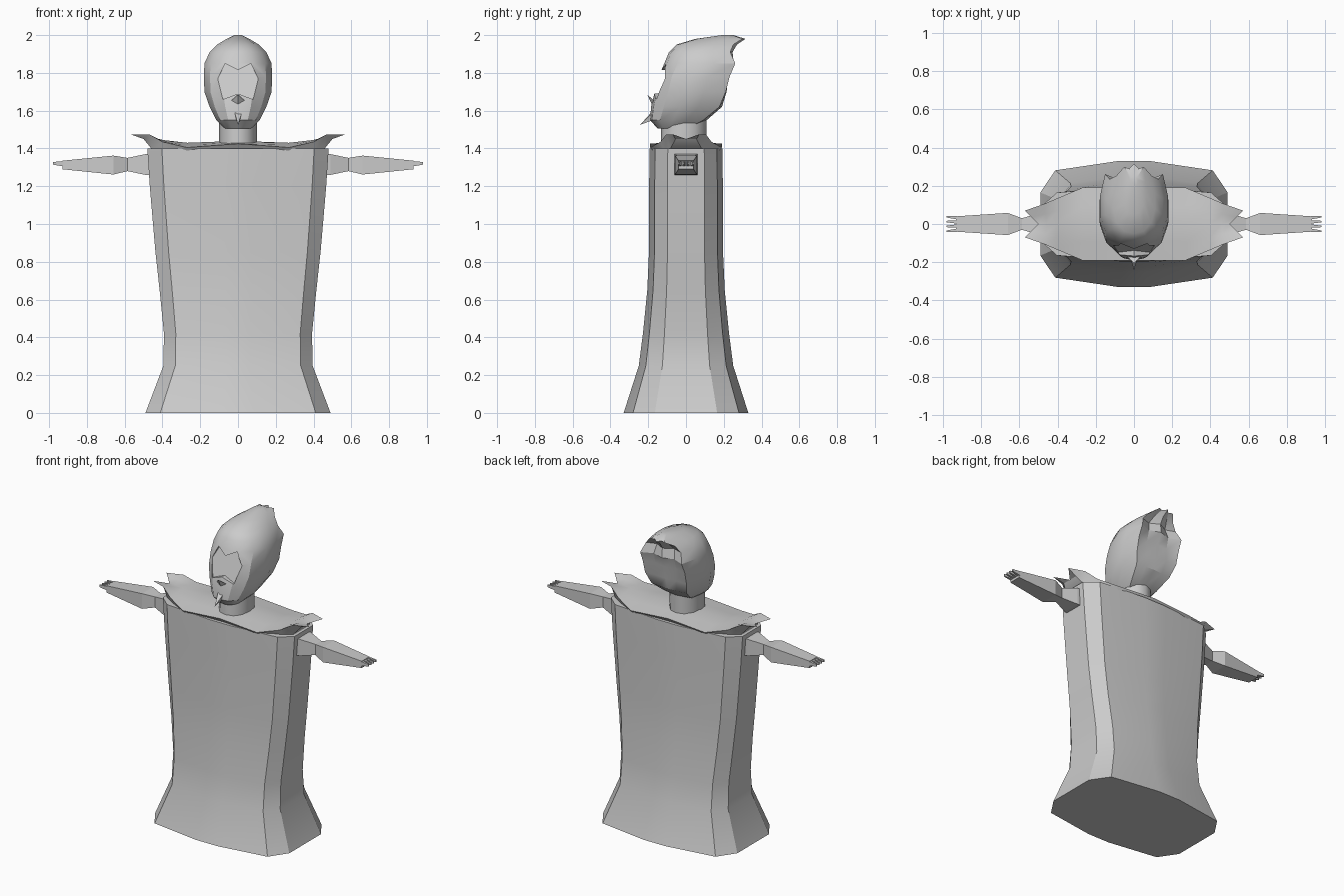
import bpy, bmesh, math

if "Cube" in bpy.data.objects:
    bpy.data.objects.remove(bpy.data.objects["Cube"])

grey = bpy.data.materials.new("plain grey")
grey.diffuse_color = (0.6, 0.6, 0.6, 1)
grey.use_nodes = True
grey.node_tree.nodes["Principled BSDF"].inputs["Base Color"].default_value = grey.diffuse_color


def make(name, verts, faces, angle=30):
    me = bpy.data.meshes.new(name)
    me.from_pydata(verts, [], faces)
    bm = bmesh.new()
    bm.from_mesh(me)
    bmesh.ops.recalc_face_normals(bm, faces=bm.faces)
    bm.to_mesh(me)
    bm.free()
    me.materials.append(grey)
    ob = bpy.data.objects.new(name, me)
    bpy.context.collection.objects.link(ob)
    if angle:
        smooth(ob, angle)
    return ob


def smooth(ob, angle):
    bpy.ops.object.select_all(action='DESELECT')
    ob.select_set(True)
    bpy.context.view_layer.objects.active = ob
    bpy.ops.object.shade_smooth_by_angle(angle=math.radians(angle))


def loft(name, rings, angle=30):
    """Skin equal-sized rings and cap both ends."""
    n = len(rings[0])
    verts = [p for r in rings for p in r]
    faces = [(i * n + j, i * n + (j + 1) % n, (i + 1) * n + (j + 1) % n, (i + 1) * n + j)
             for i in range(len(rings) - 1) for j in range(n)]
    faces += [tuple(range(n)), tuple(range((len(rings) - 1) * n, len(rings) * n))]
    return make(name, verts, faces, angle)


def mirrored(half):
    """Complete a half outline that starts and ends on x = 0 or beside it."""
    return half + [(-x, y) for x, y in reversed(half) if abs(x) > 1e-6]


# robe: flared hem, slim waist, wide shoulders
section = mirrored([(.16, -1), (.84, -.85), (1, -.5), (1, .5), (.84, .85), (.16, 1)])
levels = [(0, .49, .33), (.25, .395, .25), (.42, .392, .228), (.65, .415, .205),
          (.85, .437, .196), (1.2, .467, .195), (1.40, .48, .193)]
loft("robe", [[(u * hx, v * hy, z) for u, v in section] for z, hx, hy in levels])

# shoulder mantle: columns along x hold (x at rim, x at middle, half depth, rim z, middle z, under z)
cols = [(0, 0, .19, 1.425, 1.44, 1.37), (.27, .27, .19, 1.405, 1.43, 1.36),
        (.40, .40, .135, 1.435, 1.445, 1.37), (.47, .455, .105, 1.475, 1.45, 1.395),
        (.57, .50, .07, 1.475, 1.45, 1.45)]
cols = [(-a, -b, *c) for a, b, *c in reversed(cols[1:])] + cols
loft("shoulder_mantle", [[(a, -h, z), ((a + b) / 2, -h / 2, (z + m) / 2), (b, 0, m),
                          ((a + b) / 2, h / 2, (z + m) / 2), (a, h, z),
                          (b, h * .8, min(lo, z)), (b, -h * .8, min(lo, z))]
                         for a, b, h, z, m, lo in cols])

# arms with slender wrists, and four fingers each
for s, side in ((1, "right"), (-1, "left")):
    arm = [(.44, .065, 1.26, 1.37), (.49, .06, 1.26, 1.37), (.585, .03, 1.28, 1.35),
           (.66, .058, 1.262, 1.362), (.93, .04, 1.29, 1.335)]
    loft(side + "_arm", [[(s * x, -h, a), (s * x, h, a), (s * x, h, b), (s * x, -h, b)]
                         for x, h, a, b in arm], 0)
    for i in range(4):
        y = (i - 1.5) * .022
        loft(f"{side}_finger_{i + 1}",
             [[(s * x, k * y - w, a), (s * x, k * y + w, a), (s * x, k * y + w, b), (s * x, k * y - w, b)]
              for x, k, w, a, b in ((.925, 1, .009, 1.305, 1.333), (.98, 1.15, .004, 1.314, 1.328))], 0)

# neck
loft("neck", [[(.1 * math.cos(t), yc + .12 * math.sin(t), z)
               for t in (math.tau * i / 12 for i in range(12))]
              for z, yc in ((1.38, -.015), (1.58, -.01))], 40)

# head with swept-back hair: z, front y, back y, half width, back notch, back ridge
head_levels = [(1.505, -.15, .02, .07, 1, 1), (1.55, -.19, .11, .115, .95, 1),
               (1.62, -.185, .20, .15, .92, .95), (1.70, -.165, .235, .178, .88, .9),
               (1.78, -.145, .255, .18, .78, .84), (1.85, -.115, .285, .178, .72, .84),
               (1.91, -.09, .255, .15, .75, .95), (1.95, -.05, .27, .11, .85, 1),
               (1.98, .05, .315, .06, .8, 1), (2.0, .19, .25, .02, .9, 1)]
rings = []
for z, f, b, hx, notch, ridge in head_levels:
    half = [(0, -1), (.45, -.93), (.82, -.65), (1, -.2), (1, .3), (.85, .88), (.42, notch), (0, ridge)]
    rings.append([(u * hx, (f + b) / 2 + v * (b - f) / 2, z) for u, v in mirrored(half)])
head = loft("head", rings, 40)

# recessed face opening with a pointed hairline
outline = mirrored([(0, 1.69), (.08, 1.66), (.108, 1.77), (.068, 1.85), (0, 1.815)])
cutter = loft("face_cutter", [[(x, -.4, z) for x, z in outline],
                              [(x, -.148 + (z - 1.66) * .33, z) for x, z in outline]], 0)
cutter.hide_render = True
cutter.hide_viewport = True
cut = head.modifiers.new("face opening", 'BOOLEAN')
cut.operation = 'DIFFERENCE'
cut.solver = 'EXACT'
cut.object = cutter
bpy.context.view_layer.objects.active = head
bpy.ops.object.modifier_apply(modifier=cut.name)
bpy.data.objects.remove(cutter)
smooth(head, 30)


def spike(name, base, tip):
    n = len(base)
    make(name, base + [tip], [tuple(range(n))] + [(i, (i + 1) % n, n) for i in range(n)], 0)


# small mouth ridge and curled goatee
spike("mouth_ridge", [(-.04, -.165, 1.65), (.04, -.165, 1.65), (0, -.16, 1.59)], (0, -.205, 1.685))
spike("goatee", [(-.02, -.175, 1.60), (.02, -.175, 1.59), (.012, -.175, 1.55), (-.012, -.175, 1.56)],
      (0, -.243, 1.525))
